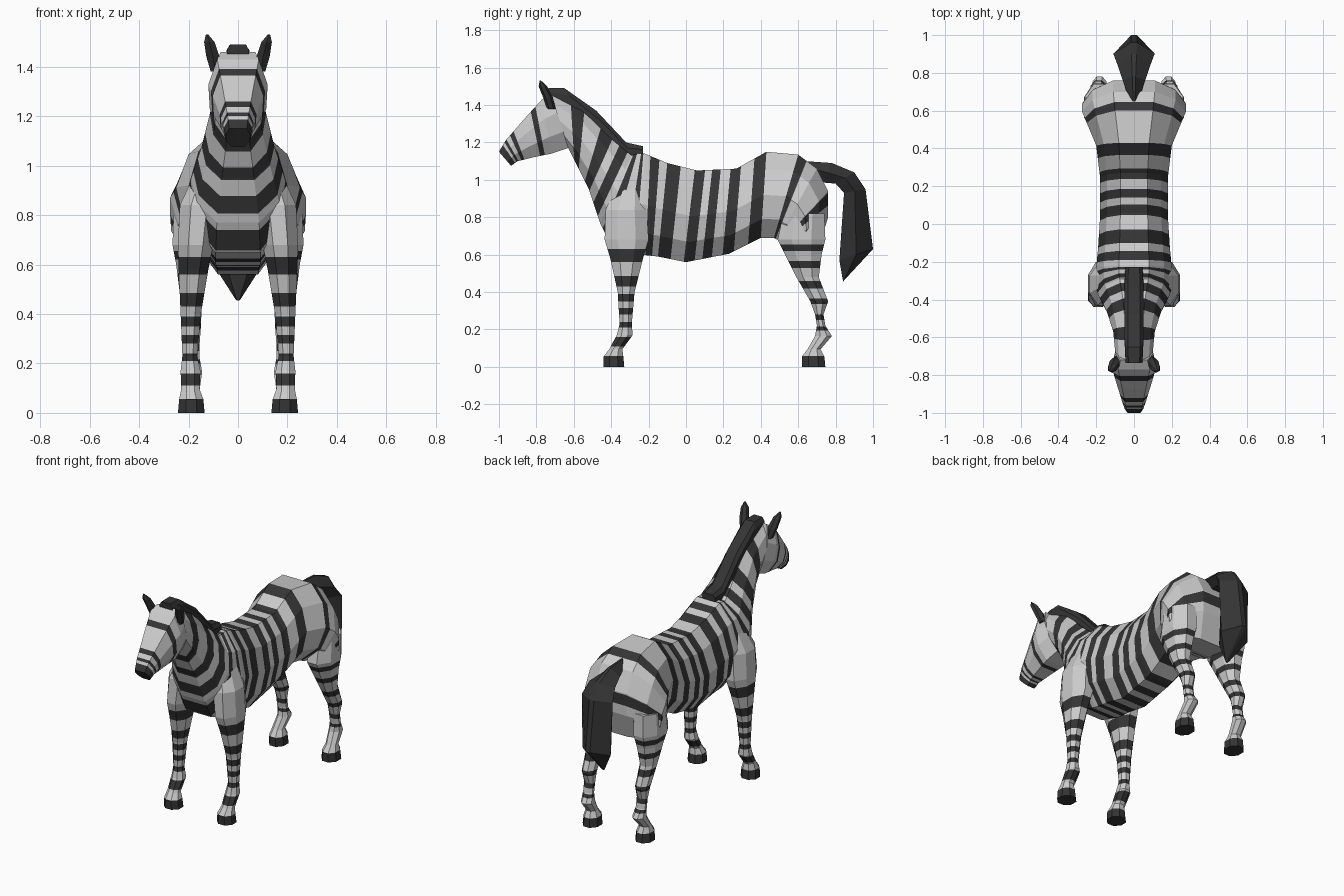
import bpy, bmesh, math
from mathutils import Vector


def material(name, v):
    m = bpy.data.materials.new(name)
    m.diffuse_color = (v, v, v, 1)
    return m


LIGHT, DARK = material("light_coat", 0.6), material("dark_coat", 0.035)


def loft(name, keys, rings, bands=(), mirror=False, all_dark=False):
    """Skin rings; extra rings are interpolated at the stripe edges."""
    cuts = sorted(set(keys) | {e for b in bands for e in b if keys[0] <= e <= keys[-1]})
    bm = bmesh.new()
    rows = []
    for c in cuts:
        i = max(k for k in range(len(keys) - 1) if keys[k] <= c)
        f = (c - keys[i]) / (keys[i + 1] - keys[i])
        rows.append([bm.verts.new(a.lerp(b, f)) for a, b in zip(rings[i], rings[i + 1])])

    def dark(k):
        return int(all_dark or any(a < k < b for a, b in bands))
    n = len(rows[0])
    for j in range(len(rows) - 1):
        d = dark((cuts[j] + cuts[j + 1]) / 2)
        for i in range(n):
            k = (i + 1) % n
            bm.faces.new((rows[j][i], rows[j][k], rows[j + 1][k], rows[j + 1][i])).material_index = d
    bm.faces.new(rows[0]).material_index = dark(cuts[0] + 1e-4)
    bm.faces.new(rows[-1]).material_index = dark(cuts[-1] - 1e-4)
    bmesh.ops.recalc_face_normals(bm, faces=bm.faces)
    me = bpy.data.meshes.new(name)
    bm.to_mesh(me)
    bm.free()
    me.materials.append(LIGHT)
    me.materials.append(DARK)
    ob = bpy.data.objects.new(name, me)
    bpy.context.collection.objects.link(ob)
    if mirror:
        ob.modifiers.new("mirror", 'MIRROR').use_mirror_merge = False
    return ob


def slices(name, section, stations, bands=(), **kw):
    """Symmetric cross-sections between an upper and a lower side-view point."""
    rings = []
    for ty, tz, by, bz, w in stations:
        t, b = Vector((0, ty, tz)), Vector((0, by, bz))
        right = [b.lerp(t, v) + Vector((u * w, 0, 0)) for v, u in section]
        rings.append(right + [Vector((-p.x, p.y, p.z)) for p in reversed(right)])
    return loft(name, list(range(len(rings))), rings, bands, **kw)


def column(name, stations, bands=(), sides=8, **kw):
    """Horizontal flat-sided rings: z, x range, y range; mirrored left/right."""
    rings = []
    s = 1 / math.cos(math.pi / sides)
    for z, x0, x1, y0, y1 in stations:
        ring = []
        for i in range(sides):
            a = 2 * math.pi * (i + 0.5) / sides
            ring.append(Vector(((x0 + x1) / 2 + s * (x1 - x0) / 2 * math.cos(a),
                                (y0 + y1) / 2 + s * (y1 - y0) / 2 * math.sin(a), z)))
        rings.append(ring)
    return loft(name, [r[0] for r in stations], rings, bands, mirror=True, **kw)


# Body and neck: fans round the flank at the rump and round the withers at the chest
slices("body", [(0, .45), (.22, .88), (.5, 1), (.8, .8), (1, .4)], [
    (.71, .64, .55, .66, .22),
    (.76, .80, .53, .67, .27),
    (.76, .94, .51, .675, .275),
    (.70, 1.06, .49, .68, .275),
    (.60, 1.135, .47, .69, .25),
    (.43, 1.15, .40, .69, .20),
    (.27, 1.06, .23, .605, .18),
    (.06, 1.05, 0, .56, .18),
    (-.10, 1.09, -.15, .59, .19),
    (-.22, 1.14, -.24, .60, .20),
    (-.26, 1.14, -.40, .65, .20),
    (-.29, 1.13, -.46, .77, .19),
    (-.40, 1.22, -.52, .95, .145),
    (-.56, 1.38, -.58, 1.07, .11),
    (-.72, 1.46, -.63, 1.17, .10)],
    [(1.45, 1.95), (3.55, 4), (5, 5.4), (5.85, 6.15), (6.4, 6.62), (6.8, 7.08), (7.55, 8),
     (8.35, 8.75), (9.2, 9.5), (10.05, 10.75), (11.2, 11.6), (11.95, 12.35), (12.9, 13.35)])

# Head
slices("head", [(0, .5), (.3, .95), (.65, 1), (1, .7)], [
    (-.72, 1.46, -.63, 1.17, .10),
    (-.77, 1.43, -.72, 1.14, .12),
    (-.87, 1.32, -.82, 1.12, .09),
    (-.965, 1.21, -.90, 1.10, .062),
    (-1.0, 1.15, -.935, 1.075, .05)],
    [(1.35, 1.6), (2.55, 2.75), (2.95, 3.15), (3.4, 4)])

# Mane
slices("mane", [(0, 1), (.7, 1), (1, .65)], [
    (-.23, 1.18, -.23, 1.12, .045),
    (-.32, 1.20, -.30, 1.10, .05),
    (-.48, 1.37, -.43, 1.22, .05),
    (-.65, 1.49, -.57, 1.36, .05),
    (-.735, 1.49, -.73, 1.42, .045)], all_dark=True)

# Tail
slices("tail", [(0, .4), (.5, 1), (1, .15)], [
    (.64, 1.10, .70, 1.02, .03),
    (.78, 1.09, .74, .985, .06),
    (.90, 1.04, .80, .98, .09),
    (.96, .95, .845, .93, .11),
    (1.0, .63, .82, .57, .10),
    (.85, .47, .84, .455, .012)], all_dark=True)

# Front legs with shoulder
column("front_legs", [
    (0, .135, .243, -.44, -.33),
    (.055, .14, .238, -.44, -.335),
    (.095, .155, .23, -.41, -.34),
    (.17, .152, .232, -.37, -.285),
    (.23, .165, .225, -.355, -.29),
    (.40, .15, .232, -.365, -.275),
    (.58, .12, .24, -.405, -.23),
    (.68, .10, .243, -.435, -.2),
    (.84, .08, .235, -.43, -.21),
    (.98, .08, .17, -.37, -.23)],
    [(0, .057), (.11, .16), (.21, .24), (.28, .315), (.35, .39), (.43, .485), (.56, .63)])

# Hind legs with thigh
column("hind_legs", [
    (0, .135, .24, .62, .745),
    (.055, .14, .235, .62, .74),
    (.095, .155, .225, .65, .72),
    (.165, .145, .22, .69, .78),
    (.22, .155, .22, .70, .745),
    (.28, .155, .22, .69, .735),
    (.35, .15, .23, .665, .76),
    (.48, .145, .235, .59, .71),
    (.60, .12, .25, .53, .725),
    (.68, .10, .265, .49, .745),
    (.82, .10, .26, .52, .74)],
    [(0, .057), (.195, .215), (.25, .28), (.335, .365), (.42, .46), (.53, .565), (.62, .655)])

# Ears
column("ears", [
    (1.38, .075, .11, -.74, -.70),
    (1.44, .075, .128, -.76, -.715),
    (1.50, .095, .137, -.785, -.745),
    (1.53, .12, .13, -.782, -.775)], sides=6, all_dark=True)
